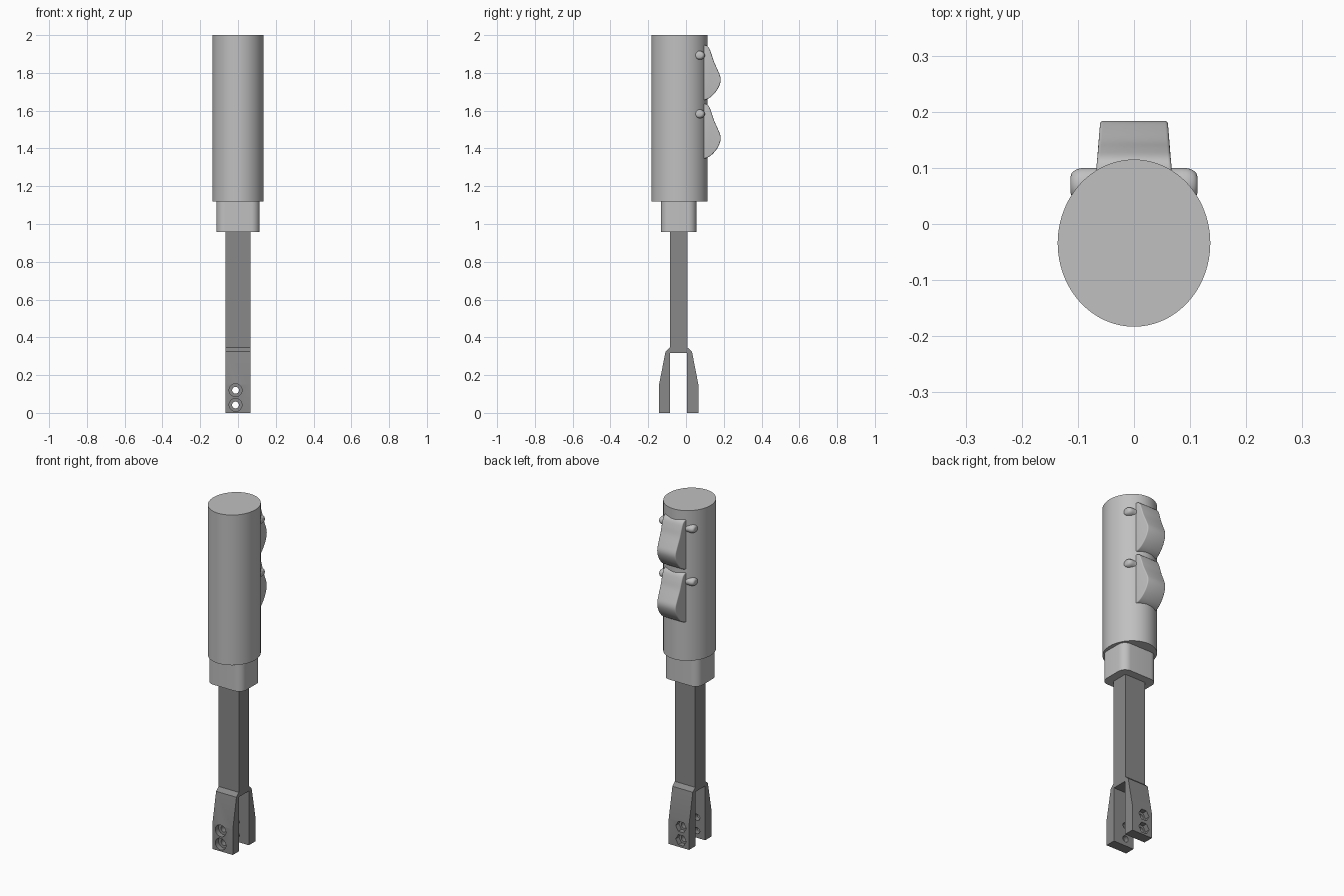
import bpy, bmesh, math
from mathutils import Vector

if "Cube" in bpy.data.objects:
    bpy.data.objects.remove(bpy.data.objects["Cube"])


def material(name, value):
    m = bpy.data.materials.new(name)
    m.diffuse_color = (value, value, value, 1)
    m.use_nodes = True
    m.node_tree.nodes["Principled BSDF"].inputs["Base Color"].default_value = m.diffuse_color
    return m


LIGHT = material("light grey plastic", 0.53)
DARK = material("dark grey metal", 0.25)


def loft(name, rings, mat, smooth=None):
    """Skin a list of equal-length rings and cap both ends."""
    bm = bmesh.new()
    vs = [[bm.verts.new(p) for p in ring] for ring in rings]
    n = len(vs[0])
    for a, b in zip(vs, vs[1:]):
        for i in range(n):
            j = (i + 1) % n
            bm.faces.new((a[i], a[j], b[j], b[i]))
    bm.faces.new(vs[0][::-1])
    bm.faces.new(vs[-1])
    bmesh.ops.recalc_face_normals(bm, faces=bm.faces)
    me = bpy.data.meshes.new(name)
    bm.to_mesh(me)
    bm.free()
    me.materials.append(mat)
    ob = bpy.data.objects.new(name, me)
    bpy.context.collection.objects.link(ob)
    if smooth:
        shade(ob, smooth)
    return ob


def activate(ob):
    bpy.ops.object.select_all(action='DESELECT')
    ob.select_set(True)
    bpy.context.view_layer.objects.active = ob


def shade(ob, degrees):
    activate(ob)
    bpy.ops.object.shade_smooth_by_angle(angle=math.radians(degrees))


def ellipse(n, ra, rb, phase=0.0):
    return [(ra * math.cos(phase + 2 * math.pi * i / n),
             rb * math.sin(phase + 2 * math.pi * i / n)) for i in range(n)]


def curve(pts, steps=4):
    """Catmull-Rom curve through open points."""
    p = [Vector(q) for q in pts]
    p = [p[0]] + p + [p[-1]]
    out = []
    for a, b, c, d in zip(p, p[1:], p[2:], p[3:]):
        for s in range(steps):
            t = s / steps
            out.append(0.5 * (2 * b + (c - a) * t + (2 * a - 5 * b + 4 * c - d) * t * t
                              + (3 * b - a - 3 * c + d) * t ** 3))
    return out + [p[-1]]


# Oval handle
oval = ellipse(96, 0.136, 0.149)
loft("handle", [[(x, y - 0.034, z) for x, y in oval] for z in (1.12, 2.0)], LIGHT, 30)

# Rounded rectangular collar
r, hx, hy = 0.045, 0.114, 0.0935
rect = []
for k, (sx, sy) in enumerate([(1, 1), (-1, 1), (-1, -1), (1, -1)]):
    for s in range(9):
        a = math.pi / 2 * (k + s / 8)
        rect.append((sx * (hx - r) + r * math.cos(a), sy * (hy - r) + r * math.sin(a)))
loft("collar", [[(x, y - 0.0385, z) for x, y in rect] for z in (0.958, 1.14)], LIGHT, 30)

# Shaft with forked foot, one side profile extruded across x
half = [(0.045, 0.0), (0.104, 0.0), (0.104, 0.15), (0.07, 0.325), (0.0475, 0.345), (0.0475, 1.0)]
side = half + [(-y, z) for y, z in half[::-1]]
side += [(-0.045, 0.318), (0.045, 0.318)]
shaft = loft("shaft_and_fork", [[(x, y - 0.0385, z) for y, z in side] for x in (-0.066, 0.066)], DARK)

# Bolt holes: through hole, round recess at the front, hexagonal recess at the back
for z in (0.042, 0.12):
    for sides, rad, y0, y1 in ((24, 0.018, -0.2, 0.12), (32, 0.034, -0.2, -0.113), (6, 0.034, 0.036, 0.12)):
        ring = ellipse(sides, rad, rad)
        cutter = loft("hole_cutter", [[(u - 0.013, y, v + z) for u, v in ring] for y in (y0, y1)], DARK)
        cutter.hide_render = True
        activate(shaft)
        mod = shaft.modifiers.new("hole", 'BOOLEAN')
        mod.operation = 'DIFFERENCE'
        mod.solver = 'EXACT'
        mod.object = cutter
        bpy.ops.object.modifier_apply(modifier=mod.name)
        bpy.data.objects.remove(cutter)
shade(shaft, 20)

# Two triggers, each with a cross pin showing on both sides
outline = curve([(0.06, 1.947), (0.10, 1.947), (0.12, 1.935), (0.135, 1.90), (0.148, 1.86),
                 (0.17, 1.81), (0.183, 1.775), (0.181, 1.745), (0.165, 1.71), (0.14, 1.68),
                 (0.115, 1.662), (0.09, 1.655), (0.06, 1.655)])
pin_oval = ellipse(32, 0.03, 0.024)
pin_ends = [(0.113, 0.5), (0.111, 0.68), (0.107, 0.82), (0.101, 0.93), (0.094, 0.985), (0.086, 1.0)]
pin_rings = [(-x, s) for x, s in pin_ends] + pin_ends[::-1]

for label, dz in (("upper", 0.0), ("lower", -0.31)):
    # Trigger narrows slightly towards its tip and has rounded side edges
    rings = [[(s * (0.067 - 0.08 * max(0, y - 0.1)), y, z + dz) for y, z in outline] for s in (-1, 1)]
    trigger = loft(label + "_trigger", rings, LIGHT)
    bev = trigger.modifiers.new("round", 'BEVEL')
    bev.width = 0.013
    bev.segments = 4
    bev.limit_method = 'ANGLE'
    bev.angle_limit = math.radians(50)
    activate(trigger)
    bpy.ops.object.modifier_apply(modifier=bev.name)
    shade(trigger, 40)

    loft(label + "_pin", [[(x, 0.07 + u * s, 1.893 + v * s + dz) for u, v in pin_oval]
                          for x, s in pin_rings], LIGHT, 60)
